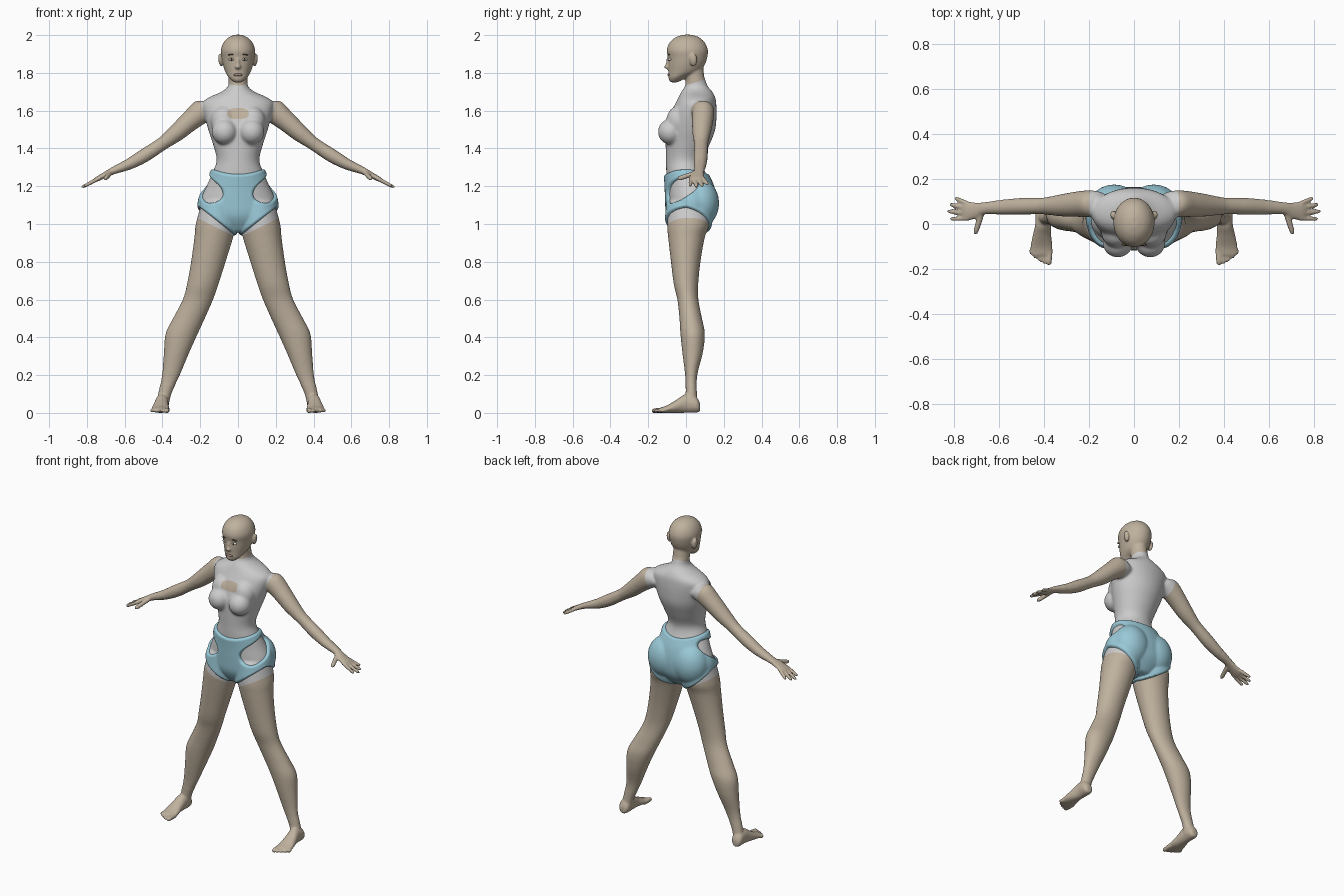
import bpy, bmesh, math
from mathutils import Vector, Matrix

if "Cube" in bpy.data.objects:
    bpy.data.objects.remove(bpy.data.objects["Cube"])

X, Y, Z = Vector((1, 0, 0)), Vector((0, 1, 0)), Vector((0, 0, 1))


def spline(rows, k=4):
    """Catmull-Rom interpolation of section rows."""
    out = []
    for i in range(len(rows) - 1):
        p = [rows[max(i - 1, 0)], rows[i], rows[i + 1], rows[min(i + 2, len(rows) - 1)]]
        for j in range(k):
            t = j / k
            out.append([b + .5 * t * (c - a + t * (2*a - 5*b + 4*c - d + t * (3*(b - c) + d - a)))
                        for a, b, c, d in zip(*p)])
    return out + [list(rows[-1])]


def loft(bm, rows, u, v, n=28):
    """Closed skin through elliptical sections (x, y, z, half u, half v)."""
    rings = []
    for x, y, z, ru, rv in spline(rows):
        ring = []
        for i in range(n):
            a = 2 * math.pi * i / n
            ring.append(bm.verts.new(Vector((x, y, z)) + u * ru * math.cos(a) + v * rv * math.sin(a)))
        rings.append(ring)
    for r, s in zip(rings, rings[1:]):
        for i in range(n):
            bm.faces.new((r[i], r[(i+1) % n], s[(i+1) % n], s[i]))
    bm.faces.new(rings[0])
    bm.faces.new(rings[-1])


def level(rows):
    """(cx, z, half width, y front, y back) -> loft rows."""
    return [(cx, (f + b) / 2, z, w, (b - f) / 2) for cx, z, w, f, b in rows]


def rod(bm, a, b, r):
    a, b = Vector(a), Vector(b)
    d = (b - a).normalized()
    u = d.orthogonal().normalized()
    rows = [(*a.lerp(b, t), r*s, r*s) for t, s in ((0, 1), (.5, 1), (.85, .9), (.97, .65), (1, .35))]
    loft(bm, rows, u, d.cross(u), 12)


def ball(bm, c, r, tilt=0):
    m = Matrix.Translation(c) @ Matrix.Rotation(tilt, 4, 'Y') @ Matrix.Diagonal((*r, 1))
    bmesh.ops.create_uvsphere(bm, u_segments=24, v_segments=14, radius=1, matrix=m)


def finish(bm, name, color=None):
    me = bpy.data.meshes.new(name)
    bm.to_mesh(me)
    for p in me.polygons:
        p.use_smooth = True
    ob = bpy.data.objects.new(name, me)
    bpy.context.collection.objects.link(ob)
    if color:
        mat = bpy.data.materials.new(name + "_colour")
        mat.diffuse_color = (*color, 1)
        mat.use_nodes = True
        mat.node_tree.nodes["Principled BSDF"].inputs["Base Color"].default_value = mat.diffuse_color
        me.materials.append(mat)
    return ob


bm = bmesh.new()
# leg
loft(bm, level([(.105, 1.12, .085, -.09, .13), (.117, 1.0, .107, -.10, .125), (.128, .93, .103, -.095, .10),
                (.157, .80, .092, -.08, .077), (.187, .68, .084, -.065, .065), (.212, .60, .081, -.046, .066),
                (.26, .50, .085, -.035, .085), (.298, .42, .086, -.03, .10), (.325, .32, .068, -.02, .09),
                (.355, .20, .048, -.005, .06), (.388, .10, .035, -.002, .058), (.402, .03, .034, -.01, .065)]), X, Y)
# foot and toes
loft(bm, [(.403, .075, .028, .018, .02), (.403, .055, .042, .034, .041), (.403, 0, .05, .035, .05),
          (.408, -.05, .035, .041, .035), (.41, -.10, .02, .049, .02), (.41, -.14, .014, .046, .013)], X, Z)
for i in range(5):
    x = .374 + .0195 * i
    rod(bm, (x, -.11, .014), (x + .004, -.182 + .0025 * i * i + .002 * i, .011), .014 if i == 0 else .0105)
# arm and hand
loft(bm, [(.14, .085, 1.605, .05, .055), (.19, .09, 1.597, .064, .06), (.25, .088, 1.55, .056, .057),
          (.32, .083, 1.488, .048, .05), (.39, .08, 1.433, .037, .039), (.43, .08, 1.405, .036, .037),
          (.50, .078, 1.36, .037, .038), (.58, .075, 1.315, .030, .034), (.66, .07, 1.282, .020, .027),
          (.70, .06, 1.262, .016, .036), (.745, .056, 1.238, .013, .043), (.76, .056, 1.23, .008, .036)],
     Vector((.536, 0, .844)), Y)
for y0, tip in ((.09, (.795, .115, 1.208)), (.068, (.818, .088, 1.198)),
                (.046, (.828, .057, 1.193)), (.024, (.815, .022, 1.2))):
    rod(bm, (.735, y0, 1.243), tip, .0105)
rod(bm, (.675, .05, 1.27), (.705, -.045, 1.238), .0135)
# bust, seat and ear
ball(bm, (.072, -.082, 1.488), (.068, .067, .068))
ball(bm, (.075, -.04, 1.545), (.07, .065, .08))
ball(bm, (.088, .075, 1.11), (.1, .087, .115))
ball(bm, (.092, .04, 1.868), (.012, .02, .034), .15)
# mirror limbs
dup = bmesh.ops.duplicate(bm, geom=bm.verts[:] + bm.edges[:] + bm.faces[:])["geom"]
for v in dup:
    if isinstance(v, bmesh.types.BMVert):
        v.co.x *= -1
# torso
loft(bm, level([(0, 1.77, .05, -.002, .10), (0, 1.73, .053, -.006, .115), (0, 1.70, .088, -.025, .14),
                (0, 1.67, .155, -.04, .155), (0, 1.64, .188, -.055, .16), (0, 1.58, .18, -.085, .162),
                (0, 1.50, .158, -.105, .155), (0, 1.42, .132, -.108, .125), (0, 1.34, .113, -.106, .092),
                (0, 1.28, .132, -.105, .10), (0, 1.2, .167, -.10, .135), (0, 1.12, .2, -.097, .15),
                (0, 1.04, .185, -.09, .14), (0, .97, .08, -.05, .09)]), X, Y, 40)
# neck and head
loft(bm, level([(0, 1.68, .055, -.01, .12), (0, 1.76, .05, -.002, .10), (0, 1.84, .05, -.02, .09)]), X, Y)
loft(bm, level([(0, 1.75, .02, -.08, -.045), (0, 1.762, .036, -.09, -.02), (0, 1.78, .053, -.093, .01),
                (0, 1.805, .067, -.094, .07), (0, 1.84, .079, -.095, .098), (0, 1.88, .087, -.096, .112),
                (0, 1.92, .091, -.102, .116), (0, 1.96, .077, -.087, .1), (0, 1.988, .05, -.055, .07),
                (0, 2.002, .015, -.015, .03)]), X, Y, 40)
ball(bm, (0, -.1, 1.832), (.016, .017, .011))
ball(bm, (0, -.093, 1.852), (.009, .014, .03))
bmesh.ops.recalc_face_normals(bm, faces=bm.faces[:])

# fuse all parts into one skin
src = finish(bm, "body_source")
rem = src.modifiers.new("fuse", 'REMESH')
rem.mode, rem.voxel_size = 'VOXEL', .006
bm.free()
bm = bmesh.new()
bm.from_object(src, bpy.context.evaluated_depsgraph_get())
bpy.data.objects.remove(src)


def smooth(verts, times):
    for _ in range(times):
        bmesh.ops.smooth_vert(bm, verts=verts, factor=.5, use_axis_x=True, use_axis_y=True, use_axis_z=True)


smooth(bm.verts[:], 2)
smooth([v for v in bm.verts if .15 < v.co.z < 1.74 and abs(v.co.x) < .6], 9)


# garment regions: positive inside
def in_suit(c):
    x, y, z = abs(c.x), c.y, c.z
    arm = .170 + .25 * max(0, z - 1.53) + .6 * max(0, 1.53 - z) - x
    hole = 1 if y > .05 else .03 * ((x/.057)**2 + abs((z - 1.585)/.03)**3 - 1)
    return min(1.735 + .3*y - z, arm, z - 1.035 + .5 * (.22 - x), hole)


def in_briefs(c):
    x, y, z = abs(c.x), c.y, c.z
    low = z - 1.10 + .8 * max(0, .215 - x) + .35 * max(0, y)
    top = 1.264 + 1.5 * x * x - z
    hip = math.sqrt(((x-.15)/.085)**2 + ((y+.03)/.1)**2 + ((z - 1.182 - .4*(y+.03))/.06)**2) - 1
    return min(low, top, .07 * hip, .3 - x)


def cut(f):
    """Split faces along f = 0 for a clean border."""
    val = {v: f(v.co) for v in bm.verts}
    new = set()
    for e in bm.edges[:]:
        a, b = e.verts
        if val[a] * val[b] < 0:
            new.add(bmesh.utils.edge_split(e, a, val[a] / (val[a] - val[b]))[1])
    for face in bm.faces[:]:
        vs = [v for v in face.verts if v in new]
        if len(vs) == 2:
            bmesh.utils.face_split(face, vs[0], vs[1])


cut(in_suit)
cut(in_briefs)
for f in bm.faces:
    c = f.calc_center_median()
    f.material_index = 2 if in_briefs(c) > 0 else 1 if in_suit(c) > 0 else 0
# padded briefs with a rounded edge
bm.normal_update()
puff = [(v, v.normal * .014 * min(1, max(0, in_briefs(v.co)) / .01) ** .5) for v in bm.verts]
for v, d in puff:
    v.co += d

SKIN = (.52, .44, .34)
for i, (name, color) in enumerate((("skin", SKIN), ("bodysuit", None), ("briefs", (.32, .58, .68)))):
    part = bm.copy()
    bmesh.ops.delete(part, geom=[f for f in part.faces if f.material_index != i], context='FACES')
    for f in part.faces:
        f.material_index = 0
    finish(part, name, color)
    part.free()

# face details
for name, color, z, y, x, r, tilt in (
        ("eyes", (.75, .72, .65), 1.872, -.086, .034, (.016, .009, .008), 0),
        ("irises", (.06, .05, .03), 1.872, -.092, .034, (.006, .005, .006), 0),
        ("eyebrows", (.1, .08, .04), 1.897, -.091, .036, (.019, .006, .003), .12),
        ("lips", (.36, .25, .21), 1.79, -.091, .008, (.016, .008, .007), .12)):
    fb = bmesh.new()
    for s in (-1, 1):
        ball(fb, (s * x, y, z), r, s * tilt)
    finish(fb, name, color)
    fb.free()
